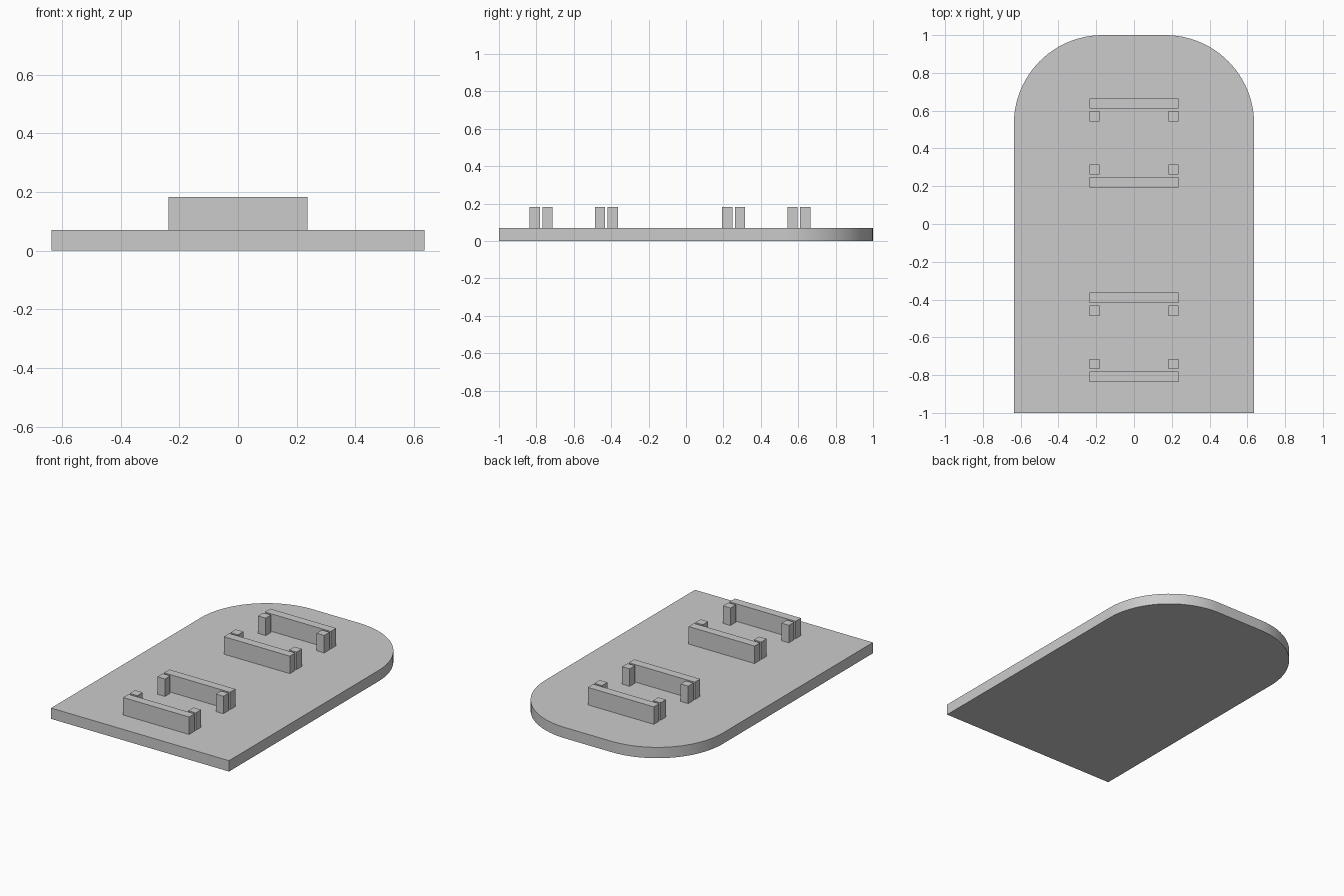
import bpy
import bmesh
import math

cube = bpy.data.objects.get("Cube")
if cube:
    bpy.data.objects.remove(cube, do_unlink=True)

HALF_W, HALF_L, THICK, RADIUS = 0.636, 1.0, 0.07, 0.47
TOP = 0.183

grey = bpy.data.materials.new("plain_grey")
grey.use_nodes = True
colour = (0.6, 0.6, 0.6, 1)
grey.diffuse_color = colour
grey.node_tree.nodes["Principled BSDF"].inputs["Base Color"].default_value = colour


def add_object(name, bm):
    mesh = bpy.data.meshes.new(name)
    bmesh.ops.recalc_face_normals(bm, faces=bm.faces)
    bm.to_mesh(mesh)
    bm.free()
    mesh.materials.append(grey)
    obj = bpy.data.objects.new(name, mesh)
    bpy.context.collection.objects.link(obj)
    return obj


def add_block(name, x, y, width, depth):
    """Upright block standing on the base plate."""
    bm = bmesh.new()
    bmesh.ops.create_cube(bm, size=1)
    height = TOP - THICK
    bmesh.ops.scale(bm, vec=(width, depth, height), verts=bm.verts)
    bmesh.ops.translate(bm, vec=(x, y, THICK + height / 2), verts=bm.verts)
    return add_object(name, bm)


# Base plate: square front corners, large rounded back corners
outline = [(-HALF_W, -HALF_L), (HALF_W, -HALF_L)]
steps = 24
for side, start in ((1, 0), (-1, math.pi / 2)):
    for i in range(steps + 1):
        a = start + math.pi / 2 * i / steps
        outline.append((side * (HALF_W - RADIUS) + RADIUS * math.cos(a),
                        HALF_L - RADIUS + RADIUS * math.sin(a)))

bm = bmesh.new()
bottom = bm.faces.new([bm.verts.new((x, y, 0)) for x, y in outline])
raised = bmesh.ops.extrude_face_region(bm, geom=[bottom], use_keep_orig=True)
top_verts = [g for g in raised["geom"] if isinstance(g, bmesh.types.BMVert)]
bmesh.ops.translate(bm, vec=(0, 0, THICK), verts=top_verts)
base = add_object("base_plate", bm)

bpy.ops.object.select_all(action="DESELECT")
base.select_set(True)
bpy.context.view_layer.objects.active = base
bpy.ops.object.shade_smooth_by_angle(angle=math.radians(30))

# Two bracket pairs, each a front and back rail with two inner posts
for pair, centre in (("front", -0.6), ("back", 0.429)):
    for end, sy in (("front", -1), ("back", 1)):
        add_block(f"{pair}_bracket_{end}_rail", 0, centre + sy * 0.209, 0.472, 0.055)
        for side, sx in (("right", -1), ("left", 1)):
            add_block(f"{pair}_bracket_{end}_{side}_post",
                      sx * 0.209, centre + sy * 0.141, 0.054, 0.054)
